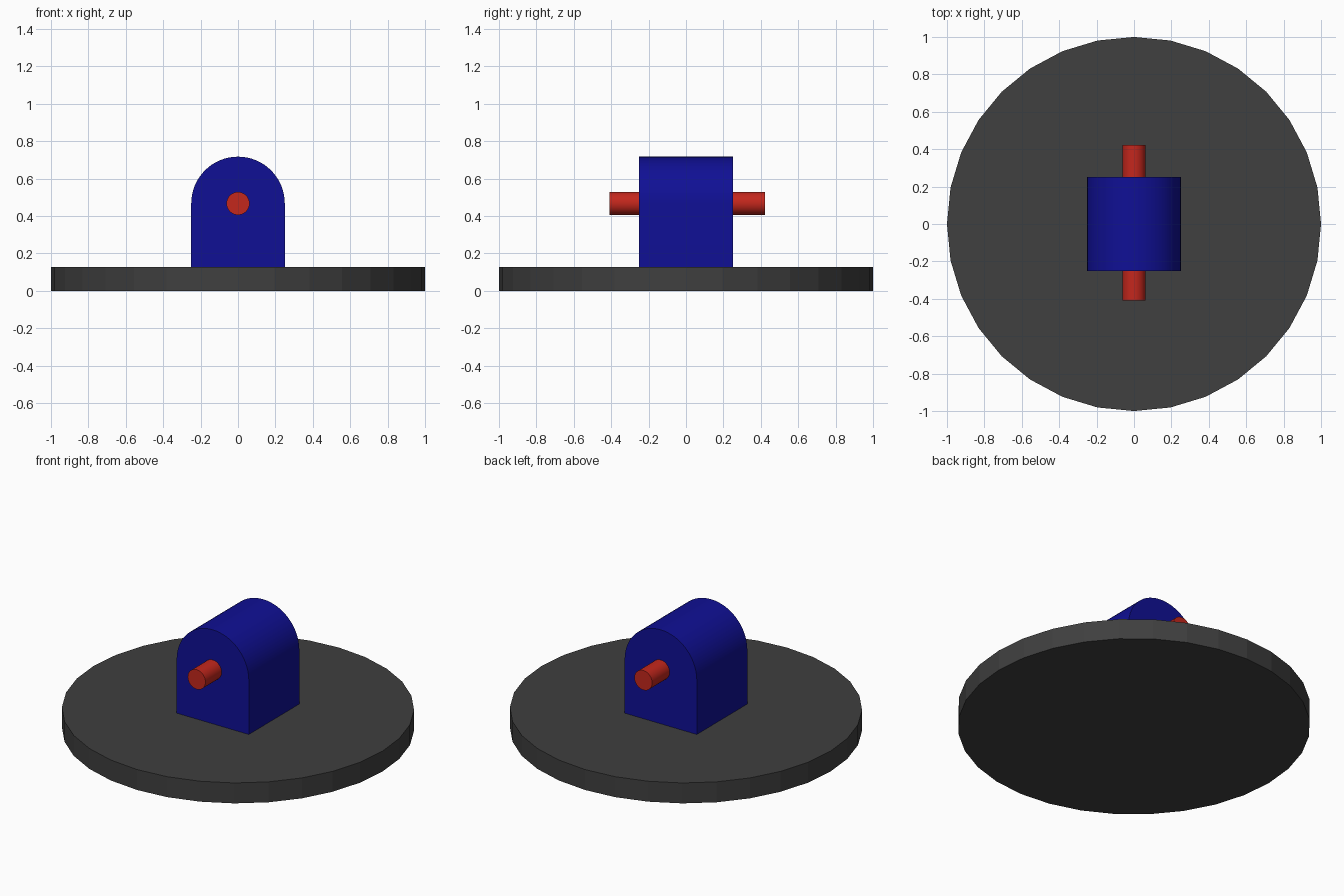
import bpy, bmesh
from math import pi, sin, cos, radians

if "Cube" in bpy.data.objects:
    bpy.data.objects.remove(bpy.data.objects["Cube"])


def material(name, color):
    m = bpy.data.materials.new(name)
    m.diffuse_color = (*color, 1)
    m.use_nodes = True
    m.node_tree.nodes["Principled BSDF"].inputs["Base Color"].default_value = m.diffuse_color
    return m


def prism(name, profile, axis, start, end, mat, smooth=False):
    """Extrude a 2D profile along y (profile is x, z) or z (profile is x, y)."""
    place = (lambda a, b, t: (a, t, b)) if axis == 'y' else (lambda a, b, t: (a, b, t))
    bm = bmesh.new()
    face = bm.faces.new([bm.verts.new(place(a, b, start)) for a, b in profile])
    ext = bmesh.ops.extrude_face_region(bm, geom=[face])
    verts = [g for g in ext['geom'] if isinstance(g, bmesh.types.BMVert)]
    bmesh.ops.translate(bm, verts=verts, vec=place(0, 0, end - start))
    bmesh.ops.recalc_face_normals(bm, faces=bm.faces[:])
    mesh = bpy.data.meshes.new(name)
    bm.to_mesh(mesh)
    bm.free()
    mesh.materials.append(mat)
    obj = bpy.data.objects.new(name, mesh)
    bpy.context.collection.objects.link(obj)
    if smooth:
        bpy.ops.object.select_all(action='DESELECT')
        obj.select_set(True)
        bpy.context.view_layer.objects.active = obj
        bpy.ops.object.shade_smooth_by_angle(angle=radians(30))
    return obj


def arc(r, cz, n, sweep=2 * pi):
    return [(r * cos(sweep * i / n), cz + r * sin(sweep * i / n)) for i in range(n)]


BASE_TOP, PIN_Z = 0.128, 0.467

# Faceted round base
prism("base_disc", arc(1, 0, 32), 'z', 0, BASE_TOP, material("dark_grey", (0.05, 0.05, 0.05)))

# Round-topped block standing on the base
block = arc(0.25, PIN_Z, 32, pi) + [(-0.25, PIN_Z), (-0.25, BASE_TOP), (0.25, BASE_TOP)]
prism("arched_block", block, 'y', -0.25, 0.25, material("blue", (0.005, 0.005, 0.3)), True)

# Pin through the block, slightly longer at the back
prism("pin", arc(0.0615, PIN_Z, 32), 'y', -0.41, 0.423, material("red", (0.55, 0.02, 0.012)), True)
